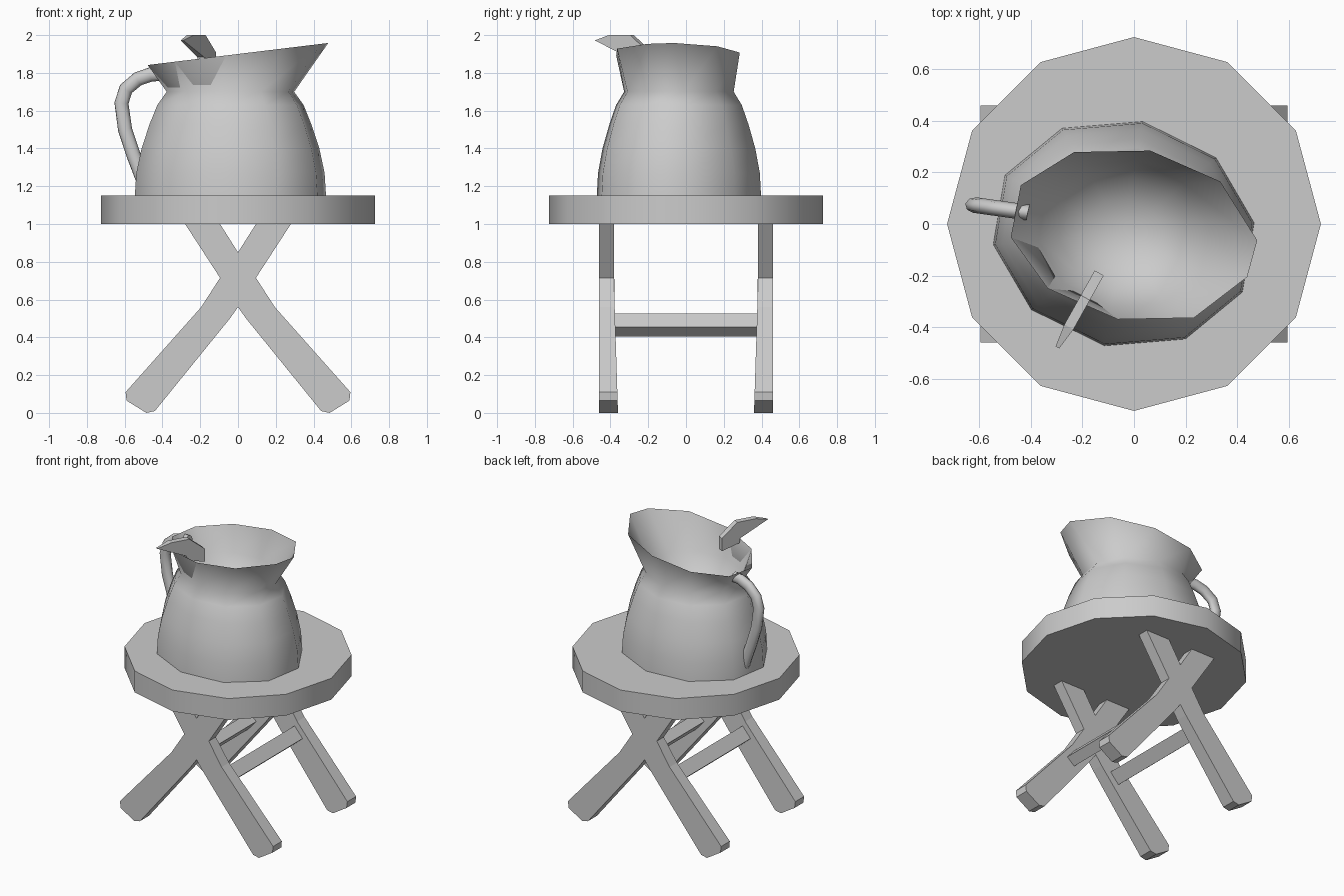
import bpy, bmesh, math
from mathutils import Vector

if "Cube" in bpy.data.objects:
    bpy.data.objects.remove(bpy.data.objects["Cube"])


def make_object(name, bm, smooth=None):
    bmesh.ops.recalc_face_normals(bm, faces=bm.faces)
    mesh = bpy.data.meshes.new(name)
    bm.to_mesh(mesh)
    bm.free()
    ob = bpy.data.objects.new(name, mesh)
    bpy.context.collection.objects.link(ob)
    if smooth:
        smooth_object(ob, smooth)
    return ob


def smooth_object(ob, angle):
    bpy.ops.object.select_all(action='DESELECT')
    ob.select_set(True)
    bpy.context.view_layer.objects.active = ob
    bpy.ops.object.shade_smooth_by_angle(angle=math.radians(angle))


def prism(name, front, back):
    """Solid between two matching outlines."""
    bm = bmesh.new()
    a = [bm.verts.new(p) for p in front]
    b = [bm.verts.new(p) for p in back]
    bm.faces.new(a)
    bm.faces.new(b[::-1])
    n = len(a)
    for i in range(n):
        bm.faces.new((a[i], b[i], b[(i + 1) % n], a[(i + 1) % n]))
    return make_object(name, bm)


# Twelve-sided table top
bm = bmesh.new()
bmesh.ops.create_cone(bm, cap_ends=True, segments=12, radius1=0.725, radius2=0.725, depth=0.15)
bmesh.ops.translate(bm, vec=(0, 0, 1.075), verts=bm.verts)
top = make_object("table_top", bm, 35)
if all(abs(v.co.x - 0.725) > 0.01 for v in top.data.vertices):
    top.rotation_euler.z = math.radians(15)

# Crossed legs, front and back: half outline mirrored in x
half = [(0, .85), (.095, 1.0), (.28, 1.0), (.095, .715), (.195, .56), (.595, .11),
        (.59, .065), (.485, 0), (.44, .01), (.045, .497), (0, .56)]
outline = half + [(-x, z) for x, z in half[-2:0:-1]]
for name, s in (("front_legs", -1), ("back_legs", 1)):
    prism(name, [(x, s * .46, z) for x, z in outline],
          [(x, s * (.36 + .022 * min(z / .7, 1)), z) for x, z in outline])

# Tilted stretchers between the leg pairs
for name, s in (("right_stretcher", 1), ("left_stretcher", -1)):
    n, t = Vector((.75, .66)) * .037, Vector((-.66, .75)) * .048
    c = Vector((.18, .465))
    sq = [c + n + t, c + n - t, c - n - t, c - n + t]
    prism(name, [(s * p.x, -.385, p.y) for p in sq], [(s * p.x, .385, p.y) for p in sq])

# Pitcher: ten-sided oval rings, outside up to the rim, then down the inner bowl
SIDES = 10
body_a, body_b = Vector((.506, .042)), Vector((-.087, .4435))
rim_a, rim_b = Vector((.478, .009)), Vector((-.089, .341))
bm = bmesh.new()


def ring(a, b, centre, height):
    verts = []
    for k in range(SIDES):
        ang = 2 * math.pi * k / SIDES
        p = centre + a * math.cos(ang) + b * math.sin(ang)
        verts.append(bm.verts.new((p.x, p.y, height(p.x))))
    return verts


def body_ring(scale, z):
    return ring(body_a * scale, body_b * scale, Vector((-.04, -.0375)), lambda x: z)


rings = [body_ring(s, z) for s, z in ((1, 1.15), (.985, 1.27), (.93, 1.40), (.845, 1.53),
                                      (.765, 1.63), (.667, 1.70))]
rim = ring(rim_a, rim_b, Vector((0, -.0425)), lambda x: 1.90 + .122 * x)
rim[0].co.y -= .03   # spout tip
rim[9].co.y += .03
rings.append(rim)
rings += [body_ring(s, z) for s, z in ((.655, 1.70), (.5, 1.60), (.3, 1.53))]
for lo, hi in zip(rings, rings[1:]):
    for k in range(SIDES):
        j = (k + 1) % SIDES
        bm.faces.new((lo[k], lo[j], hi[j], hi[k]))
bm.faces.new(rings[0][::-1])
centre = bm.verts.new((-.04, -.0375, 1.50))
for k in range(SIDES):
    bm.faces.new((rings[-1][k], rings[-1][(k + 1) % SIDES], centre))
make_object("pitcher", bm, 80)

# Pitcher handle, an oval tube
path = [(-.41, 1.795), (-.46, 1.792), (-.53, 1.768), (-.593, 1.715), (-.617, 1.64),
        (-.598, 1.50), (-.555, 1.37), (-.49, 1.20)]
curve = bpy.data.curves.new("pitcher_handle", 'CURVE')
curve.dimensions = '3D'
curve.bevel_depth = .038
curve.bevel_resolution = 2
curve.use_fill_caps = True
spline = curve.splines.new('POLY')
spline.points.add(len(path) - 1)
for pt, (x, z) in zip(spline.points, path):
    pt.co = (x, (.05 - .14 * (x + .45)) / .8, z, 1)
spline.use_smooth = True
handle = bpy.data.objects.new("pitcher_handle", curve)
handle.scale.y = .8
bpy.context.collection.objects.link(handle)

# Ladle end hooked over the rim: a flat profile running outward
start = Vector((-.135, -.19))
along = Vector((-.16, -.285)).normalized()
side = Vector((-along.y, along.x))
profile = [(.331, 1.972), (.24, 2.0), (.11, 2.0), (0, 1.91), (0, 1.82), (.125, 1.853), (.13, 1.885)]


def ladle_side(sign):
    pts = []
    for s, z in profile:
        w = .008 if s > .3 else .02
        p = start + along * s + side * sign * w
        pts.append((p.x, p.y, z))
    return pts


prism("ladle_hook", ladle_side(1), ladle_side(-1))
